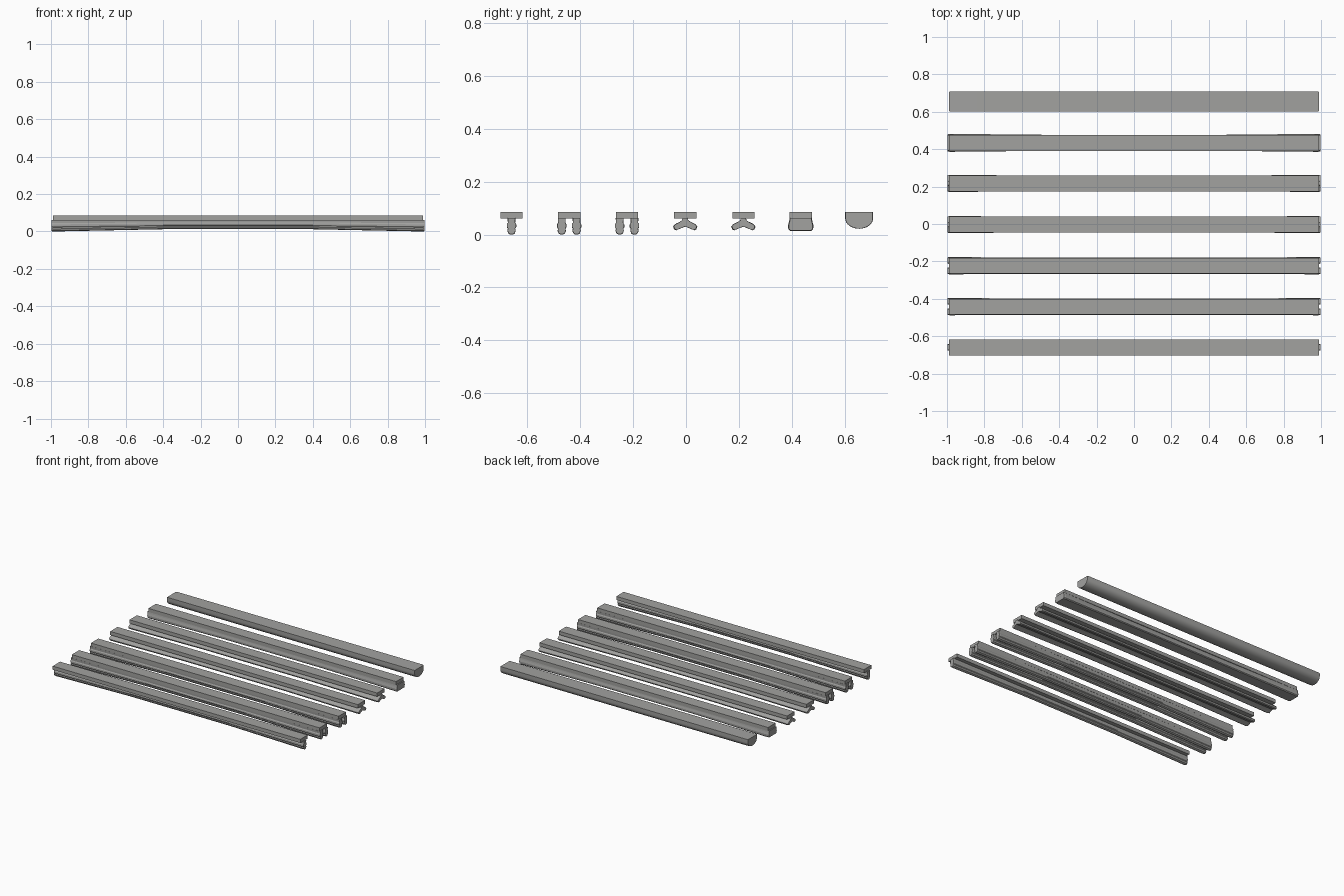
import bpy, bmesh, math

if "Cube" in bpy.data.objects:
    bpy.data.objects.remove(bpy.data.objects["Cube"])

grey = bpy.data.materials.new("rubber grey")
grey.diffuse_color = (0.36, 0.36, 0.35, 1)
grey.use_nodes = True
grey.node_tree.nodes["Principled BSDF"].inputs["Base Color"].default_value = grey.diffuse_color


def loft(name, profile, cy, stations, pivot_y=0.0, pivot_z=0.06):
    """Loft a (y, z) profile along x; stations are (x, y scale, z scale)."""
    bm = bmesh.new()
    rings = []
    for x, sy, sz in stations:
        rings.append([bm.verts.new((x, cy + pivot_y + (y - pivot_y) * sy,
                                    pivot_z + (z - pivot_z) * sz)) for y, z in profile])
    n = len(profile)
    for a, b in zip(rings, rings[1:]):
        for i in range(n):
            j = (i + 1) % n
            bm.faces.new((a[i], a[j], b[j], b[i]))
    bm.faces.new(rings[0])
    bm.faces.new(rings[-1])
    bmesh.ops.recalc_face_normals(bm, faces=bm.faces)
    me = bpy.data.meshes.new(name)
    bm.to_mesh(me)
    bm.free()
    me.materials.append(grey)
    ob = bpy.data.objects.new(name, me)
    bpy.context.collection.objects.link(ob)
    return ob


def mirrored(half):
    return half + [(-y, z) for y, z in reversed(half) if y > 1e-6]


def top_plate(name, cy, w=0.042):
    prof = [(-w, 0.06), (w, 0.06), (w, 0.086), (-w, 0.086)]
    loft(name, prof, cy, [(-0.99, 1, 1), (0.99, 1, 1)])


def flared(sy, sz):
    # full profile at both ends, slimmer towards the middle
    return [(-0.998, 0.94, 0.97), (-0.985, 1, 1), (-0.4, sy, sz),
            (0.4, sy, sz), (0.985, 1, 1), (0.998, 0.94, 0.97)]


# bulb-ended leg, shared by the T strip and the two-legged strips
leg = mirrored([(0.015, 0.062), (0.014, 0.045), (0.018, 0.038), (0.018, 0.028),
                (0.014, 0.022), (0.016, 0.014), (0.012, 0.004), (0.005, 0.0)])

# T strip
top_plate("t_strip_plate", -0.66)
loft("t_strip_stem", leg, -0.66, flared(0.85, 0.8))

# two-legged strips
for k, cy in enumerate((-0.442, -0.223)):
    top_plate(f"channel_strip_plate_{k + 1}", cy)
    for s in (-1, 1):
        prof = [(y + s * 0.028, z) for y, z in leg]
        loft(f"channel_strip_leg_{k + 1}", prof, cy, flared(0.85, 0.8), s * 0.028)

# strips with splayed fins
fins = mirrored([(0.010, 0.062), (0.012, 0.054), (0.022, 0.047), (0.040, 0.038),
                 (0.046, 0.030), (0.042, 0.020), (0.034, 0.016), (0.018, 0.023),
                 (0.0, 0.030)])
for k, cy in enumerate((-0.003, 0.217)):
    top_plate(f"fin_strip_plate_{k + 1}", cy)
    loft(f"fin_strip_fins_{k + 1}", fins, cy, flared(0.88, 0.85))

# solid block strip, flared at the lower ends
top_plate("block_strip_plate", 0.434, 0.043)
block = mirrored([(0.042, 0.062), (0.044, 0.050), (0.048, 0.035),
                  (0.047, 0.020), (0.041, 0.014)])
loft("block_strip_body", block, 0.434, flared(0.88, 0.85))

# half-round strip
half_round = [(-0.053, 0.086), (0.053, 0.086)]
for i in range(17):
    a = math.pi * i / 16
    half_round.append((0.053 * math.cos(a), 0.062 - 0.040 * math.sin(a)))
ob = loft("half_round_strip", half_round, 0.655,
          [(-0.99, 0.97, 0.97), (-0.982, 1, 1), (0.982, 1, 1), (0.99, 0.97, 0.97)])
bpy.context.view_layer.objects.active = ob
ob.select_set(True)
bpy.ops.object.shade_smooth_by_angle(angle=math.radians(30))
